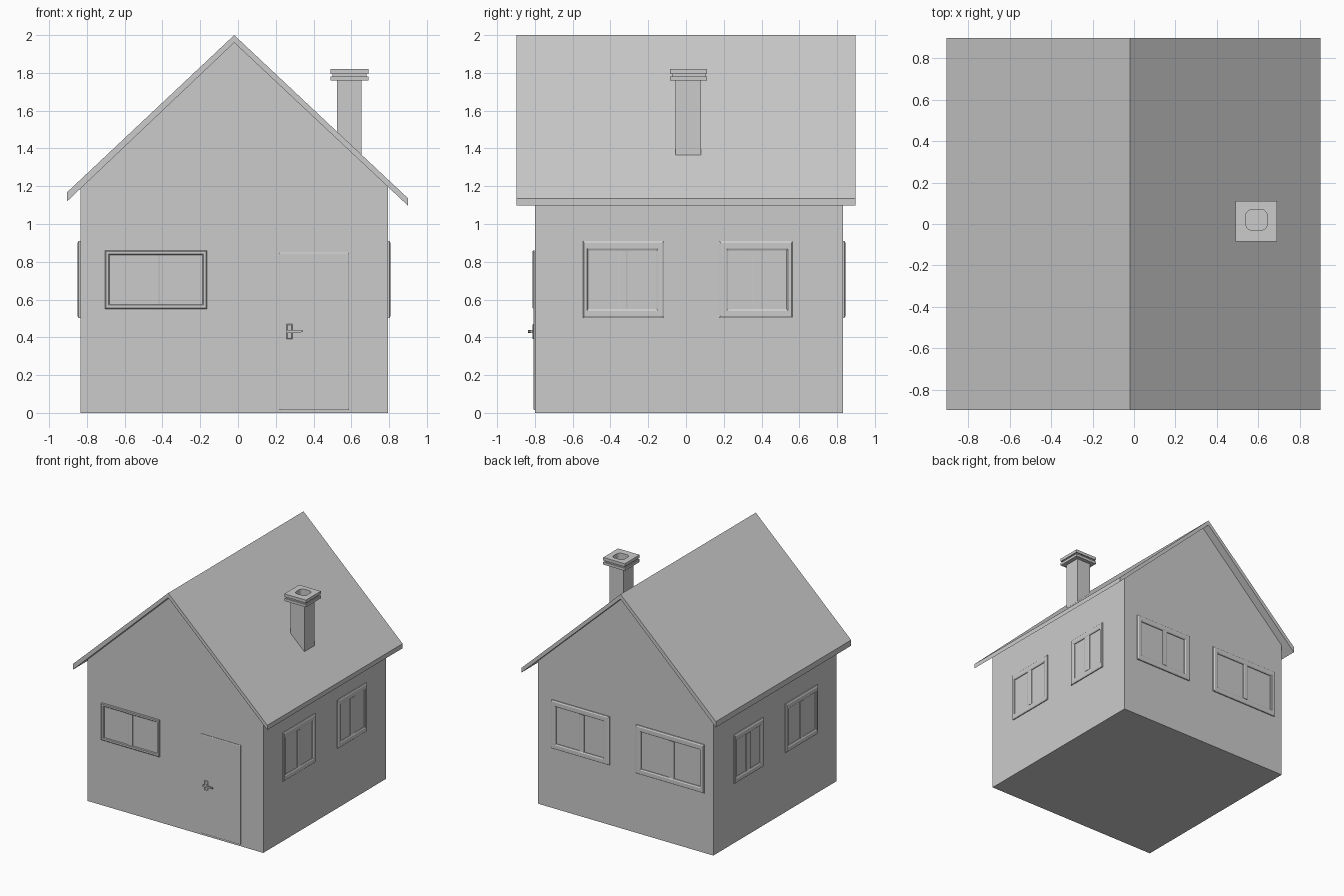
import bpy, bmesh
from mathutils import Vector

if "Cube" in bpy.data.objects:
    bpy.data.objects.remove(bpy.data.objects["Cube"])

grey = bpy.data.materials.new("plain_grey")
grey.diffuse_color = (0.6, 0.6, 0.6, 1)
grey.use_nodes = True
grey.node_tree.nodes["Principled BSDF"].inputs["Base Color"].default_value = grey.diffuse_color

WALL = dict(left=-0.835, right=0.795, front=-0.80, back=0.83)


def finish(bm, name):
    bmesh.ops.recalc_face_normals(bm, faces=bm.faces)
    me = bpy.data.meshes.new(name)
    bm.to_mesh(me)
    bm.free()
    me.materials.append(grey)
    ob = bpy.data.objects.new(name, me)
    bpy.context.collection.objects.link(ob)
    return ob


def loft(rings, name):
    """Closed solid skinned through a list of equal-length point rings."""
    bm = bmesh.new()
    vs = [[bm.verts.new(p) for p in r] for r in rings]
    n = len(vs[0])
    for a, b in zip(vs, vs[1:]):
        for i in range(n):
            j = (i + 1) % n
            bm.faces.new((a[i], a[j], b[j], b[i]))
    bm.faces.new(vs[0])
    bm.faces.new(vs[-1])
    return finish(bm, name)


def prism(profile, y0, y1, name):
    return loft([[(x, y, z) for x, z in profile] for y in (y0, y1)], name)


def box(x0, x1, y0, y1, z0, z1, name):
    return prism([(x0, z0), (x1, z0), (x1, z1), (x0, z1)], y0, y1, name)


def on_wall(side, u, v, out):
    """Point on a wall: u along the wall, v up, out away from it."""
    sign = 1 if side in ("right", "back") else -1
    d = WALL[side] + sign * out
    return Vector((d, u, v)) if side in ("left", "right") else Vector((u, d, v))


def plate(side, steps, name):
    """Stack of rectangles (u0, u1, v0, v1, out) skinned on a wall."""
    return loft([[on_wall(side, u, v, o) for u, v in
                  ((a, c), (b, c), (b, d), (a, d))] for a, b, c, d, o in steps], name)


def window(side, outer, inner, mullion, depth, name):
    def mix(t):
        return [p + (q - p) * t for p, q in zip(outer, inner)]
    # rounded frame around a sunken pane
    plate(side, [(*mix(t), o) for t, o in
                 ((0, -0.01), (0, depth * 0.6), (0.2, depth), (0.8, depth),
                  (1, depth * 0.6), (1, 0.002))], name + "_frame")
    m0, m1 = mullion
    plate(side, [(m0, m1, inner[2], inner[3], -0.005),
                 (m0, m1, inner[2], inner[3], depth * 0.6),
                 (m0 + 0.008, m1 - 0.008, inner[2], inner[3], depth * 0.8)],
          name + "_mullion")


# house body with gables
ridge = -0.02
prism([(-0.835, 0), (0.795, 0), (0.795, 1.20), (ridge, 1.965), (-0.835, 1.19)],
      WALL["front"], WALL["back"], "house_walls")

# roof: two sloping slabs with plumb-cut eaves
prism([(-0.905, 1.168), (ridge, 2.0), (0.90, 1.136), (0.90, 1.097),
       (ridge, 1.96), (-0.905, 1.12)], -0.897, 0.897, "roof")

# chimney shaft and stepped cap, with a rounded flue cut through
parts = [box(0.525, 0.655, -0.055, 0.08, 1.25, 1.765, "chimney_shaft"),
         box(0.49, 0.69, -0.085, 0.112, 1.76, 1.782, "chimney_cap_lower"),
         box(0.50, 0.68, -0.075, 0.102, 1.78, 1.796, "chimney_cap_neck"),
         box(0.49, 0.69, -0.085, 0.112, 1.795, 1.82, "chimney_cap_upper")]
cutter = box(0.54, 0.643, -0.03, 0.07, 1.6, 1.9, "flue_cutter")
bm = bmesh.new()
bm.from_mesh(cutter.data)
upright = [e for e in bm.edges
           if abs(e.verts[0].co.z - e.verts[1].co.z) > 0.1]
bmesh.ops.bevel(bm, geom=upright, offset=0.03, segments=5, profile=0.5, affect='EDGES')
bm.to_mesh(cutter.data)
bm.free()
cutter.hide_render = True
cutter.hide_viewport = True
for ob in parts:
    mod = ob.modifiers.new("flue", 'BOOLEAN')
    mod.operation = 'DIFFERENCE'
    mod.solver = 'EXACT'
    mod.object = cutter

# front window
window("front", (-0.705, -0.165, 0.55, 0.86), (-0.68, -0.188, 0.575, 0.837),
       (-0.458, -0.412), 0.012, "front_window")

# matching window pairs on both side walls
for side, depth in (("right", 0.012), ("left", 0.015)):
    window(side, (-0.544, -0.117, 0.503, 0.91), (-0.518, -0.155, 0.55, 0.86),
           (-0.358, -0.31), depth, side + "_window_near")
    window(side, (0.175, 0.565, 0.503, 0.91), (0.223, 0.533, 0.55, 0.86),
           (0.347, 0.406), depth, side + "_window_far")

# back windows
window("back", (0.125, 0.665, 0.503, 0.91), (0.18, 0.62, 0.55, 0.86),
       (0.36, 0.405), 0.014, "back_window_right")
window("back", (-0.755, -0.12, 0.503, 0.91), (-0.715, -0.17, 0.55, 0.86),
       (-0.475, -0.43), 0.014, "back_window_left")

# door leaf with softened edge
plate("front", [(0.218, 0.588, 0.016, 0.848, -0.01), (0.218, 0.588, 0.016, 0.848, 0.005),
                (0.223, 0.583, 0.021, 0.843, 0.008)], "door")

# door handle: back plate, spindle and tapered lever
plate("front", [(0.258, 0.288, 0.39, 0.47, 0.0), (0.258, 0.288, 0.39, 0.47, 0.010),
                (0.262, 0.284, 0.394, 0.466, 0.013)], "handle_plate")
plate("front", [(0.265, 0.281, 0.424, 0.440, 0.0),
                (0.265, 0.281, 0.424, 0.440, 0.03)], "handle_spindle")
loft([[on_wall("front", u, 0.432 + s * h, o) for s, o in
       ((-1, 0.024), (1, 0.024), (1, 0.036), (-1, 0.036))]
      for u, h in ((0.258, 0.008), (0.30, 0.008), (0.345, 0.004))], "handle_lever")
